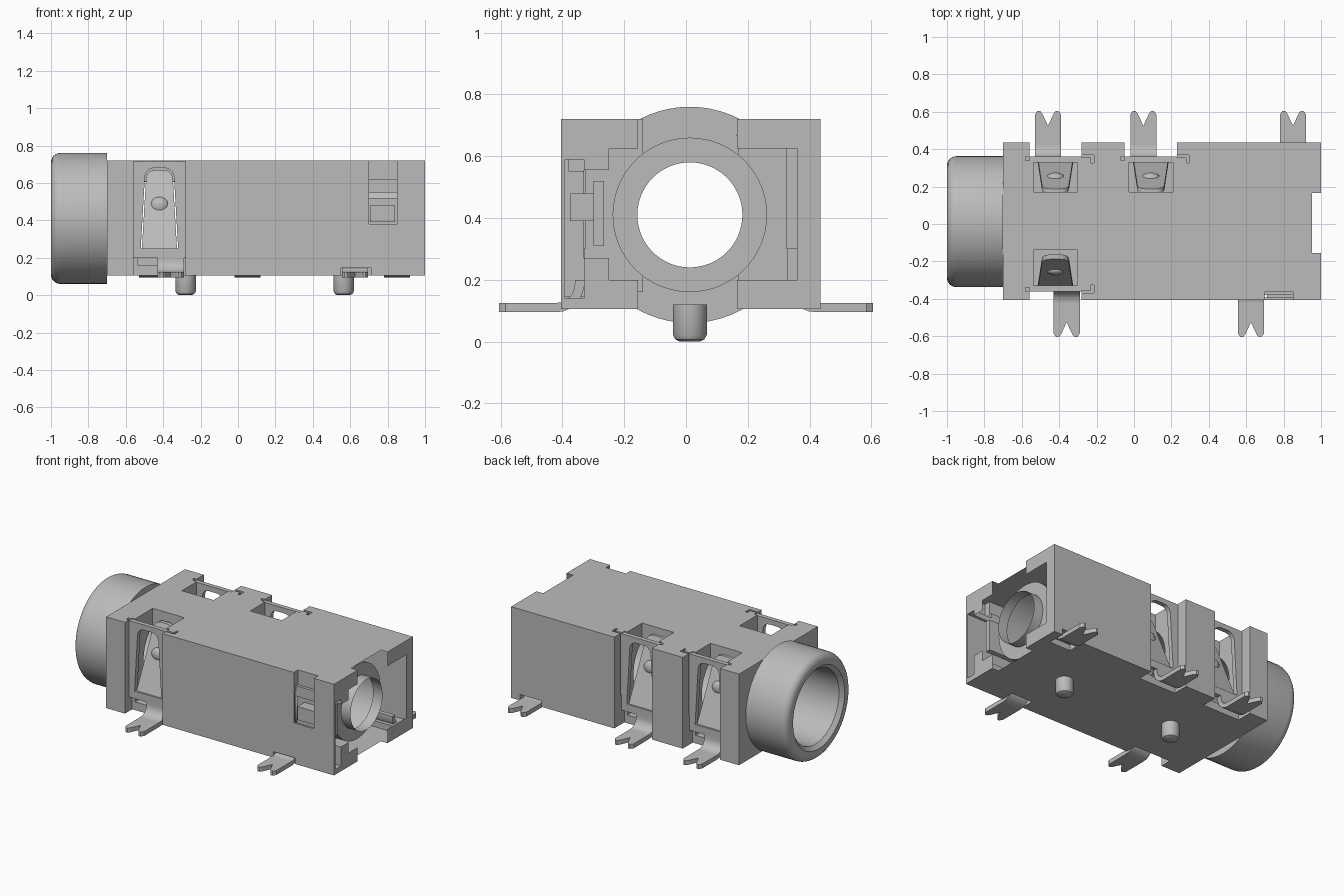
import bpy, bmesh, math
from mathutils import Matrix, Vector

cube = bpy.data.objects.get("Cube")
if cube:
    bpy.data.objects.remove(cube, do_unlink=True)

grey = bpy.data.materials.new("plain grey")
grey.use_nodes = True
grey.diffuse_color = (0.5, 0.5, 0.5, 1)
grey.node_tree.nodes["Principled BSDF"].inputs["Base Color"].default_value = (0.5, 0.5, 0.5, 1)

AXIS_Y, AXIS_Z = 0.0125, 0.41      # centre line of the socket


def finish(name, bm, smooth=False):
    bmesh.ops.recalc_face_normals(bm, faces=bm.faces)
    mesh = bpy.data.meshes.new(name)
    bm.to_mesh(mesh)
    bm.free()
    mesh.materials.append(grey)
    ob = bpy.data.objects.new(name, mesh)
    bpy.context.collection.objects.link(ob)
    if smooth:
        select(ob)
        bpy.ops.object.shade_smooth_by_angle(angle=math.radians(35))
    return ob


def select(ob):
    bpy.ops.object.select_all(action='DESELECT')
    ob.select_set(True)
    bpy.context.view_layer.objects.active = ob


def box(name, x, y, z):
    bm = bmesh.new()
    bmesh.ops.create_cube(bm, size=1)
    for v in bm.verts:
        v.co = [lo + (c + 0.5) * (hi - lo) for c, (lo, hi) in zip(v.co, (x, y, z))]
    return finish(name, bm)


def prism(name, points, place, offset, smooth=False):
    """Extrude a flat outline; place() maps a 2D point into space."""
    bm = bmesh.new()
    face = bm.faces.new([bm.verts.new(place(*p)) for p in points])
    ext = bmesh.ops.extrude_face_region(bm, geom=[face])["geom"]
    bmesh.ops.translate(bm, vec=offset, verts=[v for v in ext if isinstance(v, bmesh.types.BMVert)])
    return finish(name, bm, smooth)


def lathe(name, profile, origin, axis, closed=False):
    """Spin (distance along axis, radius) points round an axis."""
    turn = Vector((0, 0, 1)).rotation_difference(Vector(axis)).to_matrix().to_4x4()
    bm = bmesh.new()
    verts = [bm.verts.new((r, 0, d)) for d, r in profile]
    pairs = list(zip(verts, verts[1:])) + ([(verts[-1], verts[0])] if closed else [])
    edges = [bm.edges.new(p) for p in pairs]
    bmesh.ops.spin(bm, geom=verts + edges, cent=(0, 0, 0), axis=(0, 0, 1),
                   angle=math.tau, steps=64, use_merge=True)
    bmesh.ops.remove_doubles(bm, verts=bm.verts, dist=0.0001)
    bm.transform(Matrix.Translation(origin) @ turn)
    return finish(name, bm, True)


def cut(target, cutter):
    mod = target.modifiers.new("cut", 'BOOLEAN')
    mod.operation, mod.solver, mod.object = 'DIFFERENCE', 'EXACT', cutter
    select(target)
    bpy.ops.object.modifier_apply(modifier=mod.name)
    bpy.data.objects.remove(cutter, do_unlink=True)


def cut_box(x, y, z):
    cut(housing, box("cutter", x, y, z))


def span(side, a, b):
    return tuple(sorted((side * a, side * b)))


# Housing with its bore and end opening
housing = box("housing", (-0.7, 1), (-0.405, 0.435), (0.105, 0.72))
axis_start = (0, AXIS_Y, AXIS_Z)
for start, end, r in ((-0.8, 0.88, 0.25), (0.8, 1.1, 0.17)):
    cut(housing, lathe("cutter", [(start, 0), (start, r), (end, r), (end, 0)], axis_start, (1, 0, 0)))

# Stepped recess in the end face
cut_box((0.95, 1.1), (-0.25, 0.36), (0.2, 0.625))
cut_box((0.951, 1.1), (-0.155, 0.165), (0, 0.8))

# Side contact chamber, open at the end and through the front wall
cut_box((0.66, 1.1), (-0.392, -0.33), (0.14, 0.59))
cut_box((0.66, 1.1), (-0.335, -0.249), (0.27, 0.555))
cut_box((0.7, 0.85), (-0.5, -0.36), (0.38, 0.75))
box("side_contact_strip", (0.65, 0.93), (-0.3, -0.265), (0.31, 0.52))
box("side_contact_block", (0.705, 0.84), (-0.375, -0.3), (0.39, 0.48))
box("side_contact_ledge", (0.69, 0.86), (-0.38, -0.33), (0.55, 0.62))

# Contact bays: (centre x, side, centre of the solder tab)
bays = [(-0.42, 1, -0.46), (0.09, 1, 0.05), (-0.42, -1, -0.36)]
for cx, side, tab in bays:
    wall = 0.45 if side > 0 else 0.42
    cut_box((cx - 0.14, cx + 0.14), span(side, 0.328, wall + 0.1), (0, 0.8))
    cut_box((cx - 0.118, cx + 0.118), span(side, 0.155 + side * 0.015, 0.34), (0.16, 0.8))
    cut_box((cx + 0.13, cx + 0.205), span(side, 0.355, 0.37), (0.3, 0.8))
    cut_box((cx + 0.19, cx + 0.205), span(side, 0.325, 0.365), (0.3, 0.8))
    cut_box((cx - 0.16, cx - 0.13), span(side, 0.34, 0.36), (0.3, 0.8))

# Legs without a bay sit in shallow notches underneath
plain_legs = [(0.85, 1), (0.625, -1)]
for tab, side in plain_legs:
    cut_box((tab - 0.075, tab + 0.085), span(side, 0.315, 0.6), (0, 0.145))

# Smooth round parts of the housing
select(housing)
bpy.ops.object.shade_smooth_by_angle(angle=math.radians(30))

# Barrel with a rounded rim
rim = [(-0.95 - 0.05 * math.sin(a), 0.30 + 0.05 * math.cos(a))
       for a in (i * math.pi / 12 for i in range(7))]
lathe("barrel", [(-0.7, 0.25), (-0.7, 0.35)] + rim + [(-1, 0.275), (-0.975, 0.25)],
      axis_start, (1, 0, 0), closed=True)

# Locating pegs
for i, x in enumerate((-0.28, 0.565)):
    lathe("peg_%d" % i, [(0.12, 0), (0.12, 0.055), (0.022, 0.055), (0.007, 0.047), (0, 0.033), (0, 0)],
          (x, AXIS_Y, 0), (0, 0, 1))


def solder_leg(name, tab, side, top):
    """Bent strip running down and out, then a forked tab."""
    bend = [(0.42 - r * math.cos(a), 0.185 - r * math.sin(a))
            for r, angles in ((0.09, range(7)), (0.06, range(6, -1, -1)))
            for a in (i * math.pi / 12 for i in angles)]
    strip = [(0.33, top)] + bend + [(0.36, top)]
    prism(name + "_bend", strip, lambda y, z: (tab - 0.07, side * y, z), (0.14, 0, 0), True)
    half = [(-0.07, 0.42), (-0.07, 0.585), (-0.056, 0.605), (-0.042, 0.605), (-0.03, 0.59)]
    fork = half + [(0, 0.525)] + [(-x, y) for x, y in reversed(half)]
    prism(name + "_fork", fork, lambda x, y: (tab + x, side * y, 0.095), (0, 0, 0.03))


def arch(bottom, top, half_low, half_high):
    """Tapered outline with a rounded top."""
    r = 0.05
    right = [(half_low, bottom)] + [
        (half_high - r + r * math.cos(a), top - r + r * math.sin(a))
        for a in (i * math.pi / 10 for i in range(6))]
    return right + [(-x, z) for x, z in reversed(right)]


# Contacts: windowed plate, inward leaning tongue with dimple, and leg
for i, (cx, side, tab) in enumerate(bays):
    name = "contact_%d" % i
    plate = box(name + "_plate", (cx - 0.14, cx + 0.14), span(side, 0.33, 0.36), (0.2, 0.715))
    cut(plate, prism("cutter", arch(0.25, 0.68, 0.1, 0.078),
                     lambda x, z: (cx + x, side * 0.2, z), (0, side * 0.3, 0)))
    lean = lambda x, z: (cx + x, side * (0.355 - (z - 0.23) * 0.38), z)
    prism(name + "_tongue", arch(0.23, 0.67, 0.095, 0.072), lean, (0, -side * 0.025, 0))
    bm = bmesh.new()
    bmesh.ops.create_uvsphere(bm, u_segments=24, v_segments=12, radius=0.05)
    bm.transform(Matrix.Translation((cx, side * 0.245, 0.48)) @ Matrix.Diagonal((1, 0.6, 0.9, 1)))
    finish(name + "_dimple", bm, True)
    solder_leg(name + "_leg", tab, side, 0.22)

for i, (tab, side) in enumerate(plain_legs):
    solder_leg("end_leg_%d" % i, tab, side, 0.2)
